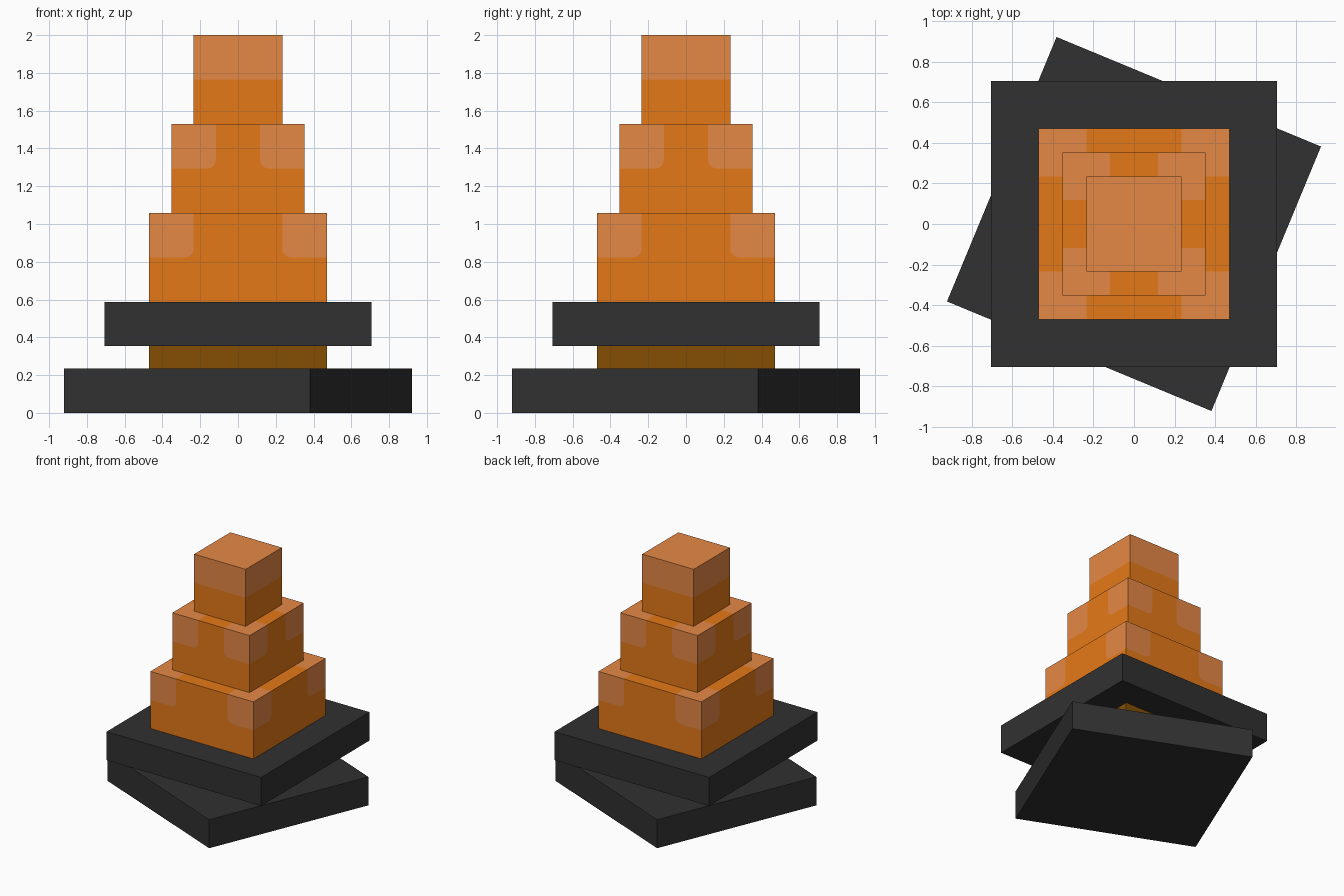
import bpy
import bmesh
from math import radians, sin, cos, pi
from mathutils import Matrix

cube = bpy.data.objects.get("Cube")
if cube:
    bpy.data.objects.remove(cube, do_unlink=True)


def srgb(value):
    c = value / 255
    return c / 12.92 if c <= 0.04045 else ((c + 0.055) / 1.055) ** 2.4


def material(name, *rgb):
    colour = [srgb(v) for v in rgb] + [1]
    mat = bpy.data.materials.new(name)
    mat.use_nodes = True
    mat.diffuse_color = colour
    mat.node_tree.nodes["Principled BSDF"].inputs["Base Color"].default_value = colour
    return mat


charcoal = material("charcoal", 49, 49, 49)
brown = material("dark brown", 131, 78, 2)
orange = material("orange", 229, 121, 23)
copper = material("pale copper", 229, 136, 69)

UNIT = 2 / 17       # height of the neck; every size is a multiple of it


def add_object(name, bm, *mats):
    mesh = bpy.data.meshes.new(name)
    bm.to_mesh(mesh)
    bm.free()
    for mat in mats:
        mesh.materials.append(mat)
    obj = bpy.data.objects.new(name, mesh)
    bpy.context.collection.objects.link(obj)
    return obj


def slab(name, half, bottom, top, mat, turn=0):
    bm = bmesh.new()
    bmesh.ops.create_cube(bm, size=1)
    bmesh.ops.scale(bm, vec=(2 * half, 2 * half, top - bottom), verts=bm.verts)
    bmesh.ops.translate(bm, vec=(0, 0, (top + bottom) / 2), verts=bm.verts)
    bmesh.ops.rotate(bm, matrix=Matrix.Rotation(radians(turn), 3, 'Z'), verts=bm.verts)
    return add_object(name, bm, mat)


def tier(name, half, bottom):
    """Block whose upper corners carry copper patches, rounded at the inner lower corner."""
    top, patch = bottom + 4 * UNIT, 2 * UNIT
    inner, low, r = half - patch, bottom + patch, 0.045
    bm = bmesh.new()

    def face(points, index, quarter=0):
        turn = Matrix.Rotation(quarter * pi / 2, 3, 'Z')
        verts = [bm.verts.new(turn @ Matrix.Translation(p).translation) for p in points]
        bm.faces.new(verts).material_index = index

    # Outline of one patch edge on a side, from the outer edge up to the top
    if inner > 0.01:
        arc = [(inner + r - r * sin(a), low + r - r * cos(a))
               for a in [i * pi / 12 for i in range(7)]]
        edge = [(half, low)] + arc + [(inner, top)]
    else:
        edge = [(half, low)]
    mirror = [(-u, z) for u, z in reversed(edge)]

    # Four sides
    for q in range(4):
        def side(outline, index):
            face([(u, -half, z) for u, z in outline], index, q)
        side([(-half, bottom), (half, bottom)] + edge + mirror, 0)
        if inner > 0.01:
            side([(half, top)] + edge[::-1], 1)
            side([(-half, top)] + mirror[::-1], 1)
        else:
            side([(-half, low), (half, low), (half, top), (-half, top)], 1)

    # Top with copper corners, and plain underside
    cuts = [-half, -inner, inner, half] if inner > 0.01 else [-half, half]
    n = len(cuts) - 1
    for i in range(n):
        for j in range(n):
            x0, x1, y0, y1 = cuts[i], cuts[i + 1], cuts[j], cuts[j + 1]
            corner = n == 1 or (i != 1 and j != 1)
            face([(x0, y0, top), (x1, y0, top), (x1, y1, top), (x0, y1, top)], int(corner))
    face([(-half, half, bottom), (half, half, bottom),
          (half, -half, bottom), (-half, -half, bottom)], 0)
    bmesh.ops.remove_doubles(bm, verts=bm.verts, dist=0.0005)
    bmesh.ops.recalc_face_normals(bm, faces=bm.faces)
    return add_object(name, bm, orange, copper)


# Twisted base, neck and upper plate
slab("base_slab", 6 * UNIT, 0, 2 * UNIT, charcoal, turn=-22.5)
slab("neck", 4 * UNIT, 2 * UNIT, 3 * UNIT, brown)
slab("upper_slab", 6 * UNIT, 3 * UNIT, 5 * UNIT, charcoal)

# Stepped tower
for k, name in enumerate(("lower_tier", "middle_tier", "top_tier")):
    tier(name, (4 - k) * UNIT, (5 + 4 * k) * UNIT)
